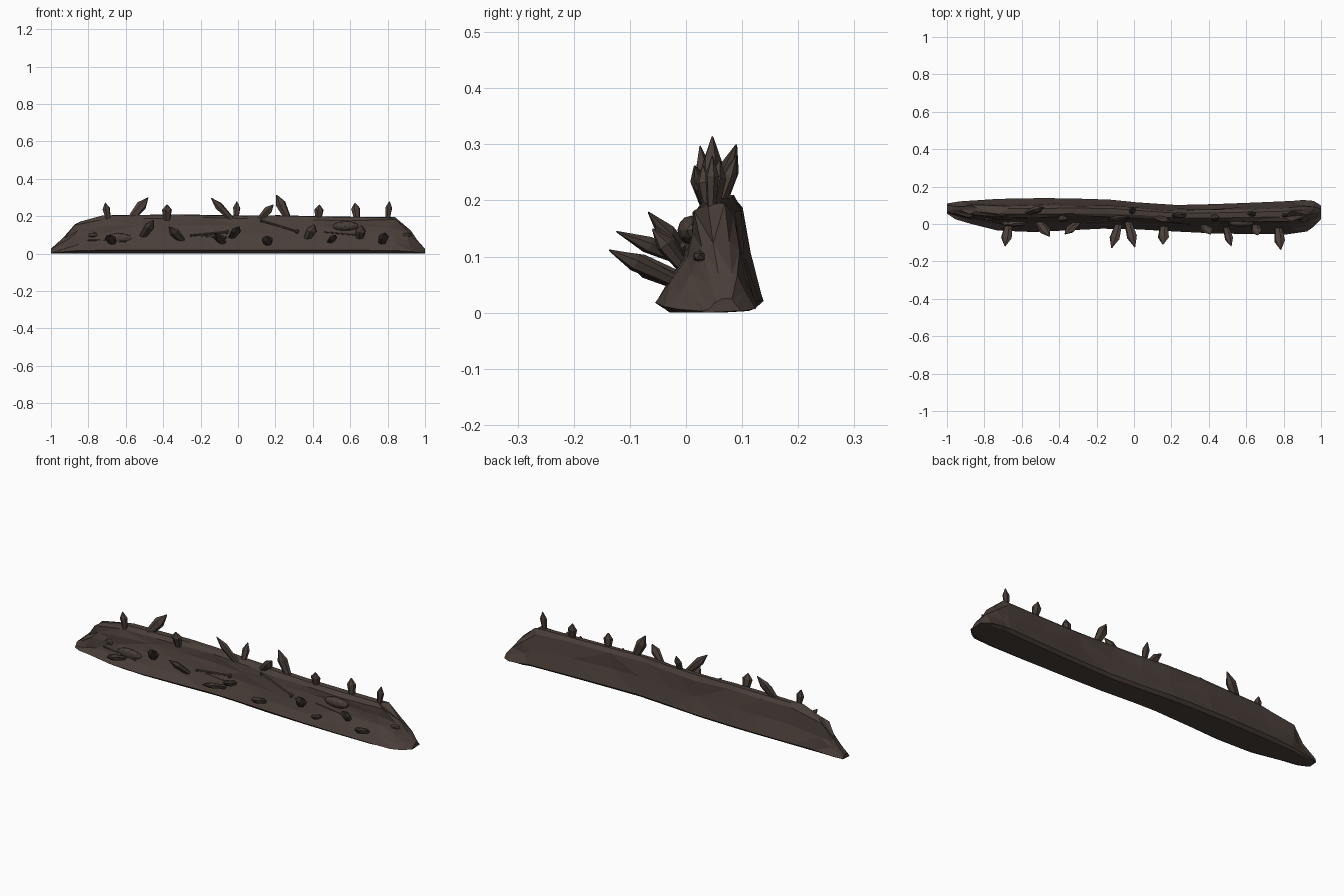
import bpy, bmesh, math, random
from mathutils import Vector

if "Cube" in bpy.data.objects:
    bpy.data.objects.remove(bpy.data.objects["Cube"])

random.seed(4)


def material(name, col):
    m = bpy.data.materials.new(name)
    m.diffuse_color = (*col, 1)
    m.use_nodes = True
    m.node_tree.nodes["Principled BSDF"].inputs["Base Color"].default_value = m.diffuse_color
    return m


EARTH = material("dark earth", (0.068, 0.049, 0.041))


def finish(bm, name):
    bmesh.ops.recalc_face_normals(bm, faces=bm.faces)
    me = bpy.data.meshes.new(name)
    bm.to_mesh(me)
    bm.free()
    me.materials.append(EARTH)
    ob = bpy.data.objects.new(name, me)
    bpy.context.collection.objects.link(ob)
    return ob


# Ridge stations: x, front y, back y, height
STATIONS = [
    (-1.00, 0.055, 0.11, 0.025), (-0.93, 0.025, 0.122, 0.085), (-0.86, 0.00, 0.128, 0.17),
    (-0.70, -0.035, 0.136, 0.205), (-0.52, -0.043, 0.14, 0.207), (-0.35, -0.035, 0.139, 0.21),
    (-0.15, -0.025, 0.132, 0.206), (0.02, -0.028, 0.117, 0.203), (0.20, -0.04, 0.103, 0.205),
    (0.40, -0.05, 0.108, 0.20), (0.60, -0.054, 0.115, 0.197), (0.82, -0.055, 0.125, 0.195),
    (0.90, -0.04, 0.13, 0.125), (0.96, -0.015, 0.125, 0.07), (1.00, 0.025, 0.10, 0.025)]
# Cross-section: fraction across, fraction of height
PROFILE = [(0.15, 0.0), (0.0, 0.09), (0.17, 0.30), (0.30, 0.52), (0.37, 0.74), (0.41, 0.91),
           (0.52, 0.99), (0.69, 1.0), (0.77, 0.9), (0.84, 0.5), (0.99, 0.10), (0.90, 0.03)]


def lerp_table(table, key, t):
    for a, b in zip(table, table[1:]):
        if t <= b[key]:
            f = max(0, (t - a[key]) / (b[key] - a[key]))
            return [p + (q - p) * f for p, q in zip(a, b)]
    return list(table[-1])


def front_y(x, z):
    _, f, b, h = lerp_table(STATIONS, 0, x)
    return f + (b - f) * lerp_table(PROFILE[1:8], 1, z / h)[0]


# Rocky ridge wall
bm = bmesh.new()
rings = []
for x, f, b, h in STATIONS:
    ring = []
    for u, v in PROFILE:
        j = 0.005 if 0.1 < v < 0.95 else 0.0
        dx = 0 if abs(x) > 0.95 else random.uniform(-0.03, 0.03)
        ring.append(bm.verts.new((x + dx, f + (b - f) * u + random.uniform(-j, j), 
                                  max(0.003, v * h + random.uniform(-j, j)) if v else 0)))
    rings.append(ring)
n = len(PROFILE)
for r, s in zip(rings, rings[1:]):
    for i in range(n):
        bm.faces.new((r[i], r[(i + 1) % n], s[(i + 1) % n], s[i]))
bm.faces.new(rings[0])
bm.faces.new(rings[-1])
bmesh.ops.triangulate(bm, faces=bm.faces[:])
finish(bm, "earth_ridge")


def crystal(name, base, tip, rx, ry):
    """Six-sided shard, widest near two thirds, with a pointed tip."""
    base, tip = Vector(base), Vector(tip)
    axis = tip - base
    base -= axis * 0.15
    axis = tip - base
    d = axis.normalized()
    side = (Vector((1, 0, 0)) - d * d.x).normalized()
    other = d.cross(side)
    bm = bmesh.new()
    loops = []
    for t, s in ((0, 0.6), (0.66, 1.0), (0.98, 0.12)):
        loops.append([bm.verts.new(base + axis * t
                      + side * (rx * s * math.cos(a * math.pi / 3 + 0.3))
                      + other * (ry * s * math.sin(a * math.pi / 3 + 0.3))) for a in range(6)])
    for p, q in zip(loops, loops[1:]):
        for i in range(6):
            bm.faces.new((p[i], p[(i + 1) % 6], q[(i + 1) % 6], q[i]))
    end = bm.verts.new(tip)
    for i in range(6):
        bm.faces.new((loops[-1][i], loops[-1][(i + 1) % 6], end))
    bm.faces.new(loops[0])
    finish(bm, name)


# Crest shards: base x, tip x, tip y, tip z, radius
CREST = [(-0.695, -0.71, 0.045, 0.272, 0.021), (-0.57, -0.48, 0.09, 0.30, 0.028),
         (-0.38, -0.38, 0.02, 0.262, 0.028), (-0.04, -0.145, 0.025, 0.298, 0.022),
         (-0.01, -0.005, 0.09, 0.28, 0.02), (0.12, 0.19, 0.015, 0.262, 0.024),
         (0.265, 0.205, 0.047, 0.315, 0.028), (0.43, 0.435, 0.03, 0.262, 0.026),
         (0.635, 0.625, 0.06, 0.272, 0.025), (0.80, 0.81, 0.047, 0.28, 0.019)]
for i, (x0, x1, y, z, r) in enumerate(CREST):
    crystal(f"crest_shard_{i}", (x0, 0.045 + (y - 0.045) * 0.3, 0.19), (x1, y, z), r, r * 0.65)

# Front shards: base x, base z, tip x, tip y, tip z, radius
FRONT = [(-0.67, 0.055, -0.69, -0.12, 0.10, 0.03), (-0.51, 0.09, -0.45, -0.068, 0.18, 0.03),
         (-0.30, 0.07, -0.37, -0.055, 0.145, 0.028), (-0.08, 0.055, -0.12, -0.13, 0.11, 0.028),
         (-0.035, 0.085, 0.005, -0.125, 0.145, 0.028), (0.16, 0.05, 0.155, -0.11, 0.095, 0.031),
         (0.37, 0.08, 0.41, -0.055, 0.155, 0.03), (0.49, 0.06, 0.52, -0.12, 0.10, 0.023),
         (0.65, 0.08, 0.66, -0.06, 0.15, 0.03), (0.77, 0.055, 0.785, -0.138, 0.112, 0.03)]
for i, (x0, z0, x1, y1, z1, r) in enumerate(FRONT):
    crystal(f"front_shard_{i}", (x0, front_y(x0, z0) + 0.01, z0), (x1, y1, z1), r, r * 0.55)


def boulder(name, x, z, rx, ry, rz, sink=0.0, sub=2):
    bm = bmesh.new()
    bmesh.ops.create_icosphere(bm, subdivisions=sub, radius=1)
    y = front_y(x, z) + sink
    for v in bm.verts:
        v.co = Vector((x + v.co.x * rx, y + v.co.y * ry, z + v.co.z * rz))
    finish(bm, name)


# Embedded smooth stones and small chips
boulder("left_stone", -0.64, 0.083, 0.075, 0.016, 0.026)
boulder("right_stone", 0.575, 0.147, 0.07, 0.024, 0.026)
boulder("left_chip", -0.775, 0.10, 0.028, 0.012, 0.016, sub=1)
boulder("end_chip", 0.90, 0.10, 0.04, 0.014, 0.012, sub=1)


# Thin roots: a shaft across the front face with knobs at both ends
def root(name, x0, z0, x1, z1, r, knob):
    bm = bmesh.new()
    a, b = [Vector((x, front_y(x, z) - 0.003, z)) for x, z in ((x0, z0), (x1, z1))]
    quat = (b - a).to_track_quat('Z', 'Y')
    res = bmesh.ops.create_cone(bm, cap_ends=True, segments=6, radius1=r, radius2=r,
                                depth=(b - a).length)
    for v in res["verts"]:
        v.co = quat @ v.co + (a + b) / 2
    for p, k in ((a, knob * 0.7), (b, knob)):
        res = bmesh.ops.create_icosphere(bm, subdivisions=1, radius=k)
        for v in res["verts"]:
            v.co += p
    finish(bm, name)


ROOTS = [(0.125, 0.175, 0.315, 0.118, 0.005, 0.013), (-0.25, 0.097, -0.06, 0.115, 0.005, 0.012),
         (-0.19, 0.095, -0.07, 0.085, 0.005, 0.01), (-0.80, 0.072, -0.60, 0.065, 0.004, 0.006),
         (0.46, 0.115, 0.62, 0.10, 0.003, 0.005)]
for i, args in enumerate(ROOTS):
    root(f"root_{i}", *args)
